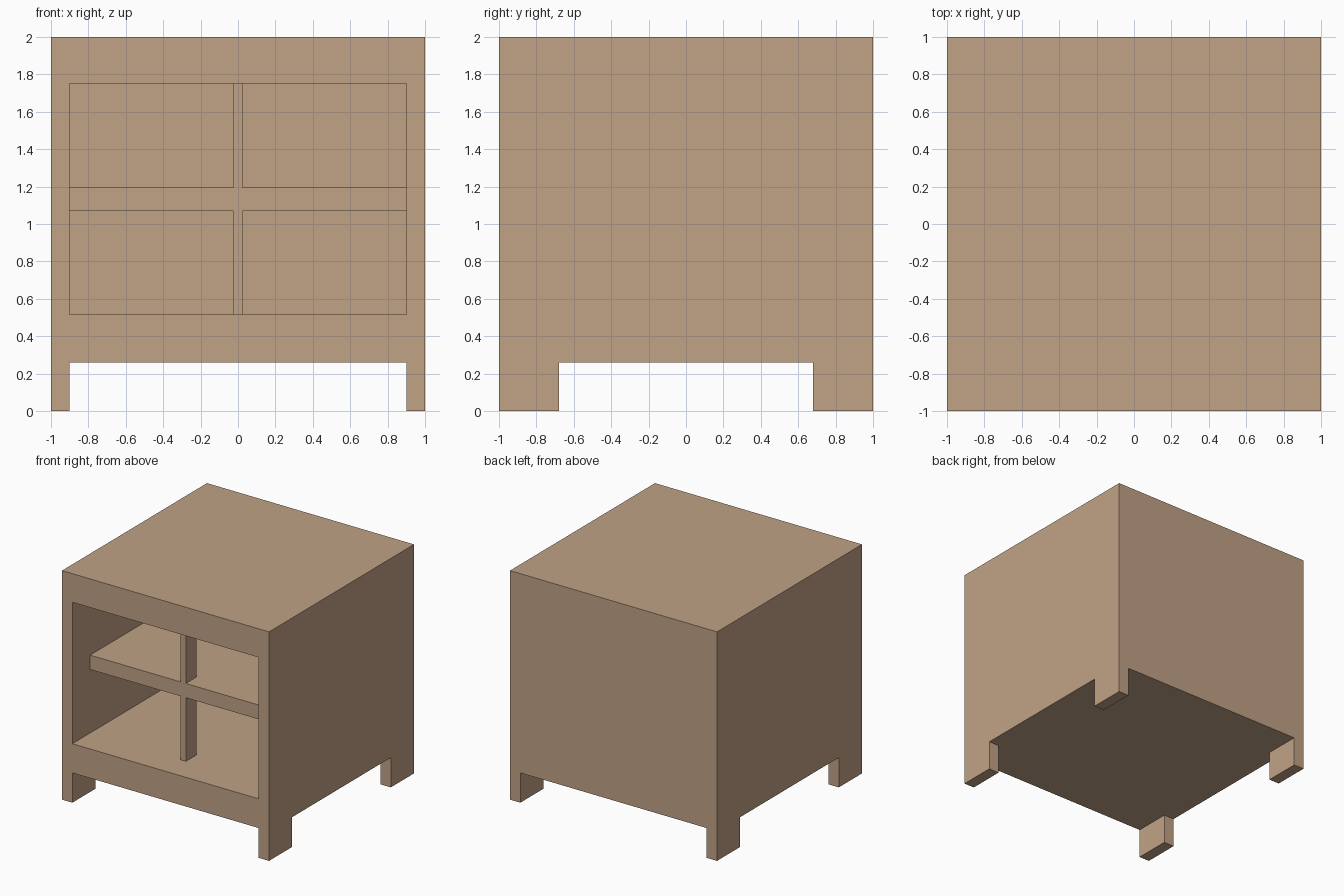
import bpy

# Remove the default cube only
default_cube = bpy.data.objects.get("Cube")
if default_cube:
    bpy.data.objects.remove(default_cube, do_unlink=True)

# Single light wood colour
WOOD_COLOUR = (0.527, 0.361, 0.238, 1.0)
wood = bpy.data.materials.new("light_wood")
wood.use_nodes = True
wood.diffuse_color = WOOD_COLOUR
bsdf = next(n for n in wood.node_tree.nodes if n.type == 'BSDF_PRINCIPLED')
bsdf.inputs["Base Color"].default_value = WOOD_COLOUR


def box(name, x, y, z):
    """Add a box spanning the given (min, max) ranges."""
    bpy.ops.mesh.primitive_cube_add(size=1)
    obj = bpy.context.object
    obj.name = obj.data.name = name
    spans = (x, y, z)
    for v in obj.data.vertices:
        v.co = [s[1] if c > 0 else s[0] for c, s in zip(v.co, spans)]
    obj.data.materials.append(wood)
    return obj


def cut(target, x, y, z):
    """Subtract a box from the target, then discard the cutter."""
    cutter = box("cutter", x, y, z)
    cutter.hide_render = True
    mod = target.modifiers.new("cut", 'BOOLEAN')
    mod.operation = 'DIFFERENCE'
    mod.solver = 'EXACT'
    mod.object = cutter
    bpy.context.view_layer.objects.active = target
    bpy.ops.object.modifier_apply(modifier=mod.name)
    bpy.data.objects.remove(cutter, do_unlink=True)


INNER = 0.9                       # half width between the side walls
FLOOR, CEILING = 0.515, 1.75      # compartment height range
SHELF_BOTTOM, SHELF_TOP = 1.07, 1.195
FRONT = -0.755                    # setback of shelf and dividers
BACK = 0.9                        # inner face of the back wall

# Cabinet body: open compartment, and two cuts below that leave four legs
body = box("cabinet_body", (-1, 1), (-1, 1), (0, 2))
cut(body, (-INNER, INNER), (-1.2, BACK), (FLOOR, CEILING))
cut(body, (-INNER, INNER), (-1.2, 1.2), (-0.2, 0.26))
cut(body, (-1.2, 1.2), (-0.68, 0.68), (-0.2, 0.26))

# Middle shelf, set back from the front
box("shelf", (-INNER, INNER), (FRONT, BACK), (SHELF_BOTTOM, SHELF_TOP))

# Slim divider posts below and above the shelf
for name, z in (("lower_divider", (FLOOR, SHELF_BOTTOM)),
                ("upper_divider", (SHELF_TOP, CEILING))):
    box(name, (-0.025, 0.025), (FRONT, FRONT + 0.15), z)
